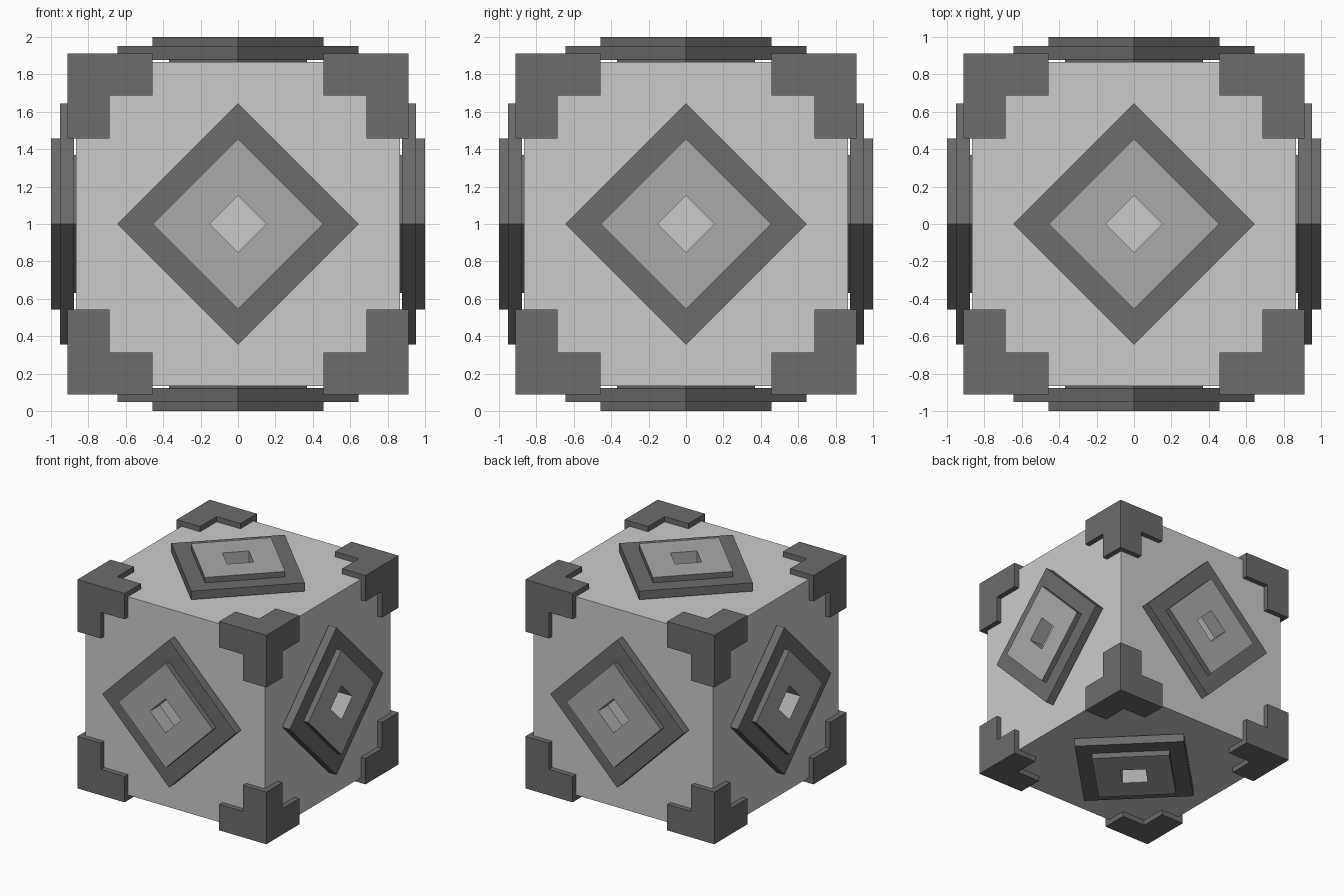
import bpy, bmesh
from math import cos, sin, pi
from mathutils import Matrix, Vector

if "Cube" in bpy.data.objects:
    bpy.data.objects.remove(bpy.data.objects["Cube"])

CENTRE = Vector((0, 0, 1))


def material(name, v):
    m = bpy.data.materials.new(name)
    m.diffuse_color = (v, v, v, 1)
    m.use_nodes = True
    m.node_tree.nodes["Principled BSDF"].inputs["Base Color"].default_value = m.diffuse_color
    return m


light = material("light_grey", 0.6)
medium = material("medium_grey", 0.4)
dark = material("dark_grey", 0.15)


def mesh_from(bm, name, *mats):
    bmesh.ops.recalc_face_normals(bm, faces=bm.faces[:])
    me = bpy.data.meshes.new(name)
    bm.to_mesh(me)
    bm.free()
    for m in mats:
        me.materials.append(m)
    return me


def place(name, me, rotation=Matrix()):
    ob = bpy.data.objects.new(name, me)
    ob.matrix_world = Matrix.Translation(CENTRE) @ rotation
    bpy.context.collection.objects.link(ob)
    return ob


# Main cube
bm = bmesh.new()
bmesh.ops.create_cube(bm, size=1.732)
place("cube_body", mesh_from(bm, "cube_body", light))

# Corner guard: small cube with three arms, mirrored to all eight corners
bm = bmesh.new()
outer, inner, tip = 0.912, 0.686, 0.457
bmesh.ops.create_cube(bm, size=outer - inner)
bmesh.ops.translate(bm, verts=bm.verts[:], vec=[(outer + inner) / 2] * 3)
bm.normal_update()
inward = [f for f in bm.faces if sum(f.normal) < 0]
for f in bmesh.ops.extrude_discrete_faces(bm, faces=inward)["faces"]:
    f.normal_update()
    bmesh.ops.translate(bm, verts=f.verts[:], vec=f.normal * (inner - tip))
guards = place("corner_guards", mesh_from(bm, "corner_guards", dark))
mirror = guards.modifiers.new("Mirror", 'MIRROR')
mirror.use_axis = (True, True, True)
mirror.use_mirror_merge = False

# Stepped diamond plate with a square hole: (radius, height) profile, four sides
profile = [(0.15, 0.86), (0.15, 1.0), (0.456, 1.0), (0.456, 0.952),
           (0.645, 0.952), (0.645, 0.878), (0.37, 0.878), (0.37, 0.86)]
bm = bmesh.new()
rings = [[bm.verts.new((r * cos(k * pi / 2), r * sin(k * pi / 2), h))
          for k in range(4)] for r, h in profile]
for i, ring in enumerate(rings):
    nxt = rings[(i + 1) % len(rings)]
    for k in range(4):
        n = (k + 1) % 4
        face = bm.faces.new((ring[k], ring[n], nxt[n], nxt[k]))
        face.material_index = 1 if i < 2 else 0
plate = mesh_from(bm, "diamond_plate", dark, medium)

# One plate on every side of the cube
sides = {"top": (0, 'X'), "bottom": (pi, 'X'), "front": (pi / 2, 'X'),
         "back": (-pi / 2, 'X'), "right": (pi / 2, 'Y'), "left": (-pi / 2, 'Y')}
for side, (angle, axis) in sides.items():
    place("diamond_plate_" + side, plate, Matrix.Rotation(angle, 4, axis))
